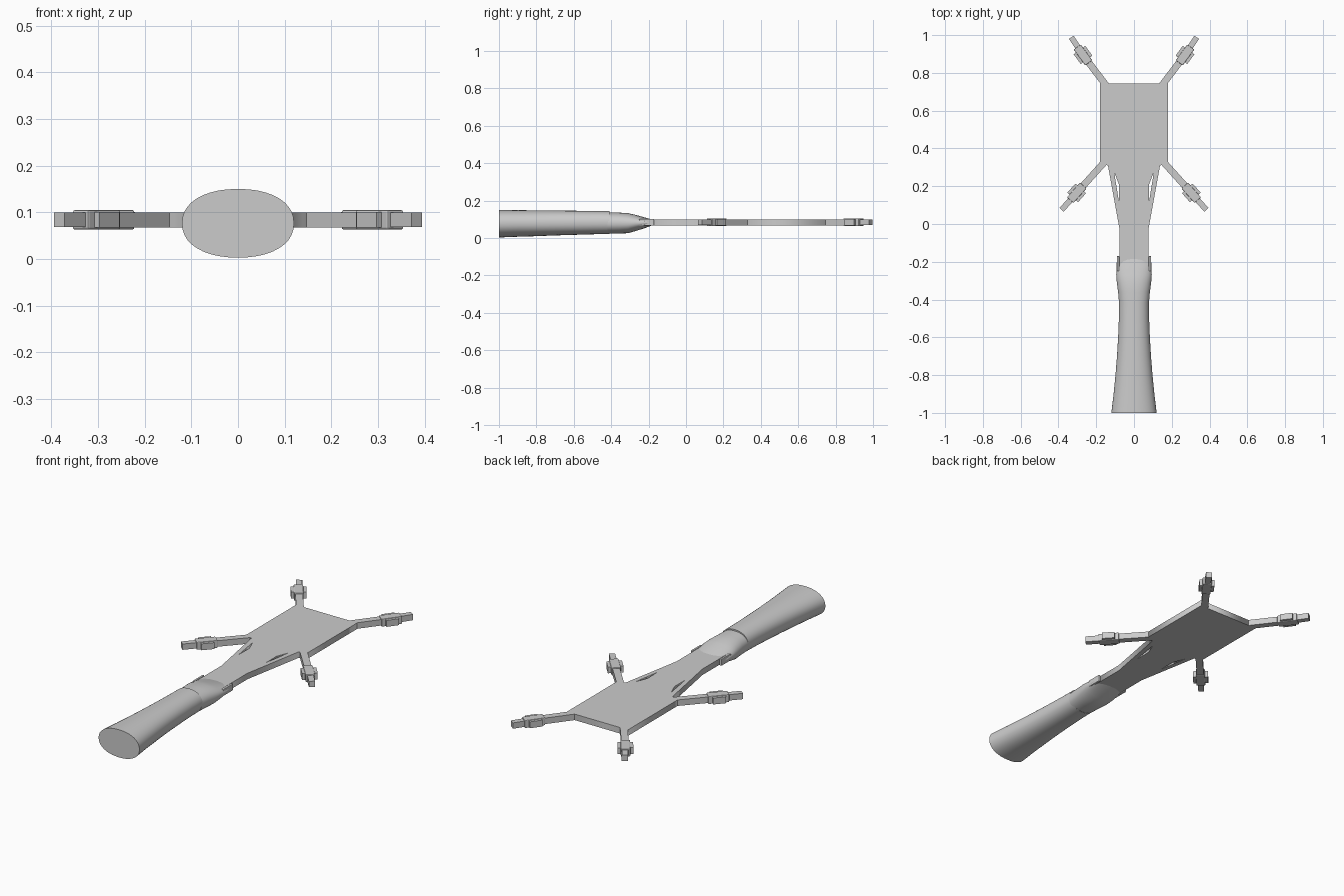
import bpy, bmesh, math
from mathutils import Vector, Matrix

cube = bpy.data.objects.get("Cube")
if cube:
    bpy.data.objects.remove(cube, do_unlink=True)

grey = bpy.data.materials.new("plain grey")
grey.use_nodes = True
grey.diffuse_color = (0.6, 0.6, 0.6, 1)
grey.node_tree.nodes["Principled BSDF"].inputs["Base Color"].default_value = (0.6, 0.6, 0.6, 1)

MID = 0.084      # mid height of the flat plate
HALF = 0.016     # half thickness of the plate


def add_mesh(name, bm):
    bmesh.ops.recalc_face_normals(bm, faces=bm.faces)
    mesh = bpy.data.meshes.new(name)
    bm.to_mesh(mesh)
    bm.free()
    obj = bpy.data.objects.new(name, mesh)
    bpy.context.collection.objects.link(obj)
    mesh.materials.append(grey)
    return obj


def select_only(obj):
    bpy.ops.object.select_all(action='DESELECT')
    obj.select_set(True)
    bpy.context.view_layer.objects.active = obj


def bar(name, start, end, width, height, bevel=0.0):
    """Flat box running between two points in plan."""
    a, b = Vector(start), Vector(end)
    d = b - a
    c = (a + b) / 2
    bm = bmesh.new()
    bmesh.ops.create_cube(bm, size=1)
    bm.transform(Matrix.Translation((c.x, c.y, MID))
                 @ Matrix.Rotation(math.atan2(d.y, d.x), 4, 'Z')
                 @ Matrix.Diagonal((d.length, width, height, 1)))
    obj = add_mesh(name, bm)
    if bevel:
        mod = obj.modifiers.new("soft edges", 'BEVEL')
        mod.width = bevel
        mod.segments = 2
    return obj


def loft(name, rows, sides=40, power=2.2):
    """Closed rounded body from rows of y, half width, bottom, top."""
    bm = bmesh.new()
    rings = []
    for y, w, low, high in rows:
        ring = []
        for i in range(sides):
            t = math.tau * i / sides
            c, s = math.cos(t), math.sin(t)
            x = w * math.copysign(abs(c) ** (2 / power), c)
            z = (low + high) / 2 + (high - low) / 2 * math.copysign(abs(s) ** (2 / power), s)
            ring.append(bm.verts.new((x, y, z)))
        rings.append(ring)
    for a, b in zip(rings, rings[1:]):
        for i in range(sides):
            j = (i + 1) % sides
            bm.faces.new((a[i], a[j], b[j], b[i]))
    bm.faces.new(rings[0])
    bm.faces.new(rings[-1])
    obj = add_mesh(name, bm)
    select_only(obj)
    bpy.ops.object.shade_smooth_by_angle(angle=math.radians(35))
    return obj


# Flat plate with tapering neck and two slots
side = [(0.076, -0.24), (0.076, -0.03), (0.138, 0.31), (0.18, 0.32), (0.18, 0.745)]
slot = [(0.08, 0.12), (0.105, 0.275), (0.08, 0.21)]
outlines = [side + [(-x, y) for x, y in reversed(side)], slot, [(-x, y) for x, y in slot]]
curve = bpy.data.curves.new("plate", 'CURVE')
curve.dimensions = '2D'
curve.fill_mode = 'BOTH'
curve.extrude = HALF
for points in outlines:
    spline = curve.splines.new('POLY')
    spline.points.add(len(points) - 1)
    for p, (x, y) in zip(spline.points, points):
        p.co = (x, y, 0, 1)
    spline.use_cyclic_u = True
plate = bpy.data.objects.new("plate", curve)
plate.location.z = MID
bpy.context.collection.objects.link(plate)
curve.materials.append(grey)
select_only(plate)
bpy.ops.object.convert(target='MESH')

# Four corner arms, each with a stepped clamp and a finger
arms = {"back": ((0.145, 0.73), (0.27, 0.895), (0.332, 0.988)),
        "front": ((0.15, 0.335), (0.303, 0.165), (0.383, 0.075))}
for end, (root, joint, tip) in arms.items():
    for hand, sx in (("left", 1), ("right", -1)):
        r, j, t = (Vector((sx * x, y)) for x, y in (root, joint, tip))
        d = (t - r).normalized()
        label = f"{end}_{hand}_"
        bar(label + "arm", r, j, 0.036, 2 * HALF)
        bar(label + "finger", j, t, 0.03, 2 * HALF - 0.001)
        bar(label + "clamp", j - d * 0.032, j + d * 0.032, 0.076, 0.034)
        bar(label + "clamp_core", j - d * 0.052, j + d * 0.052, 0.046, 0.042, 0.004)

# Handle grip, flaring towards the butt
loft("grip", [(-1.0, 0.12, 0.003, 0.15), (-0.9, 0.108, 0.007, 0.149),
              (-0.8, 0.098, 0.010, 0.148), (-0.7, 0.090, 0.014, 0.147),
              (-0.6, 0.084, 0.017, 0.146), (-0.5, 0.080, 0.020, 0.145),
              (-0.41, 0.079, 0.022, 0.144)])

# Collar where the plate enters the handle
loft("collar", [(-0.42, 0.079, 0.023, 0.137), (-0.36, 0.084, 0.024, 0.136),
                (-0.31, 0.091, 0.026, 0.133), (-0.27, 0.094, 0.037, 0.124),
                (-0.22, 0.093, 0.053, 0.110), (-0.175, 0.088, 0.070, 0.097)])

# Cheeks hugging the neck
for hand, sx in (("left", 1), ("right", -1)):
    bar(hand + "_cheek", (sx * 0.084, -0.25), (sx * 0.084, -0.17), 0.012, 0.036, 0.003)
